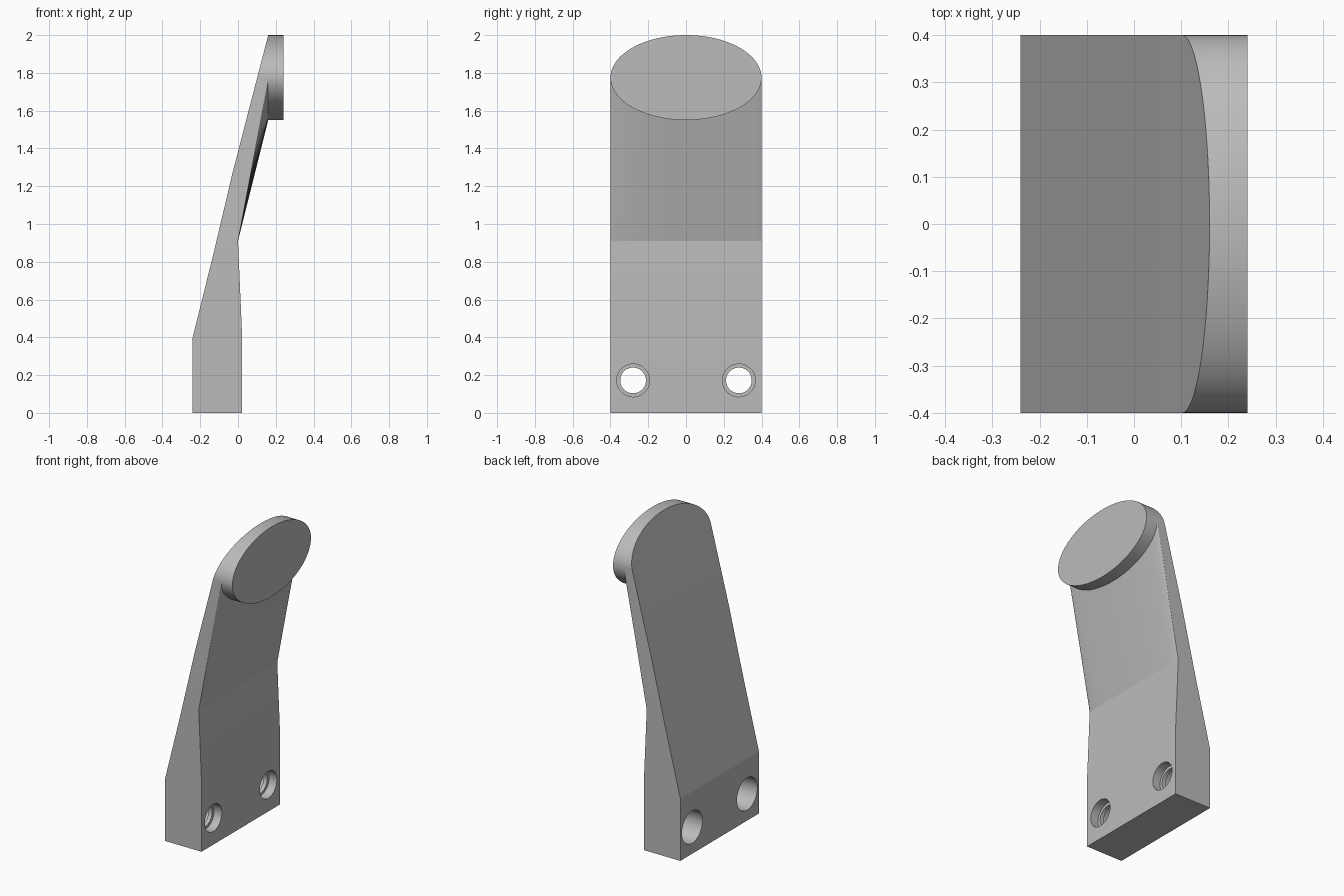
import bpy, bmesh
from math import pi, sin, cos, radians

if "Cube" in bpy.data.objects:
    bpy.data.objects.remove(bpy.data.objects["Cube"])

HALF_WIDTH = 0.4
PAD_Z, PAD_HALF = 1.775, 0.225
PAD_BACK, PAD_FACE = 0.16, 0.24
STEPS = 48

grey = bpy.data.materials.new("plain grey")
grey.use_nodes = True
grey.diffuse_color = (0.5, 0.5, 0.5, 1)
grey.node_tree.nodes["Principled BSDF"].inputs["Base Color"].default_value = (0.5, 0.5, 0.5, 1)


def finish(bm, name):
    bmesh.ops.recalc_face_normals(bm, faces=bm.faces)
    mesh = bpy.data.meshes.new(name)
    bm.to_mesh(mesh)
    bm.free()
    ob = bpy.data.objects.new(name, mesh)
    bpy.context.collection.objects.link(ob)
    mesh.materials.append(grey)
    return ob


# Slice of the bracket at one width position, sized by the oval pad
def slice_points(t):
    s = max(sin(t), 0)
    top, bottom = PAD_Z + PAD_HALF * s, PAD_Z - PAD_HALF * s
    bend_x, bend_z = -0.028, 1.275
    slope_x = bend_x + (PAD_BACK - bend_x) * (top - bend_z) / (PAD_Z + PAD_HALF - bend_z)
    y = -HALF_WIDTH * cos(t)
    outline = [(-0.24, 0), (-0.24, 0.4), (-0.133, 0.83), (bend_x, bend_z), (slope_x, top),
               (PAD_BACK, top), (PAD_FACE, top), (PAD_FACE, bottom), (PAD_BACK, bottom),
               (0, 0.91), (0.02, 0.45), (0.02, 0)]
    return [(x, y, z) for x, z in outline]


# Body and pad lofted through the slices
bm = bmesh.new()
slices = [[bm.verts.new(p) for p in slice_points(pi * i / STEPS)] for i in range(STEPS + 1)]
for a, b in zip(slices, slices[1:]):
    for k in range(len(a)):
        n = (k + 1) % len(a)
        bm.faces.new((a[k], a[n], b[n], b[k]))
for end in (slices[0], slices[-1]):
    bm.faces.new(end[:6] + end[9:])
bmesh.ops.remove_doubles(bm, verts=bm.verts, dist=1e-5)
bmesh.ops.dissolve_limit(bm, angle_limit=radians(0.05), verts=bm.verts, edges=bm.edges)
bracket = finish(bm, "bracket_with_pad")


# Stepped screw hole: wide recess, narrow lip, shallow recess
def hole_cutter(y):
    bm = bmesh.new()
    rings = []
    for x, r in [(-0.3, 0.104), (-0.06, 0.104), (-0.06, 0.068),
                 (-0.035, 0.068), (-0.035, 0.087), (0.1, 0.087)]:
        rings.append([bm.verts.new((x, y + r * cos(2 * pi * i / STEPS),
                                    0.172 + r * sin(2 * pi * i / STEPS))) for i in range(STEPS)])
    for a, b in zip(rings, rings[1:]):
        for i in range(STEPS):
            j = (i + 1) % STEPS
            bm.faces.new((a[i], a[j], b[j], b[i]))
    bm.faces.new(rings[0])
    bm.faces.new(rings[-1])
    return finish(bm, "screw_hole_cutter")


bpy.context.view_layer.objects.active = bracket
for side in (-1, 1):
    cutter = hole_cutter(side * 0.28)
    mod = bracket.modifiers.new("screw_hole", "BOOLEAN")
    mod.operation, mod.solver, mod.object = "DIFFERENCE", "EXACT", cutter
    bpy.ops.object.modifier_apply(modifier=mod.name)
    bpy.data.objects.remove(cutter)

# Smooth rounded walls, crisp bends
bpy.ops.object.select_all(action="DESELECT")
bracket.select_set(True)
bpy.ops.object.shade_smooth_by_angle(angle=radians(10))
